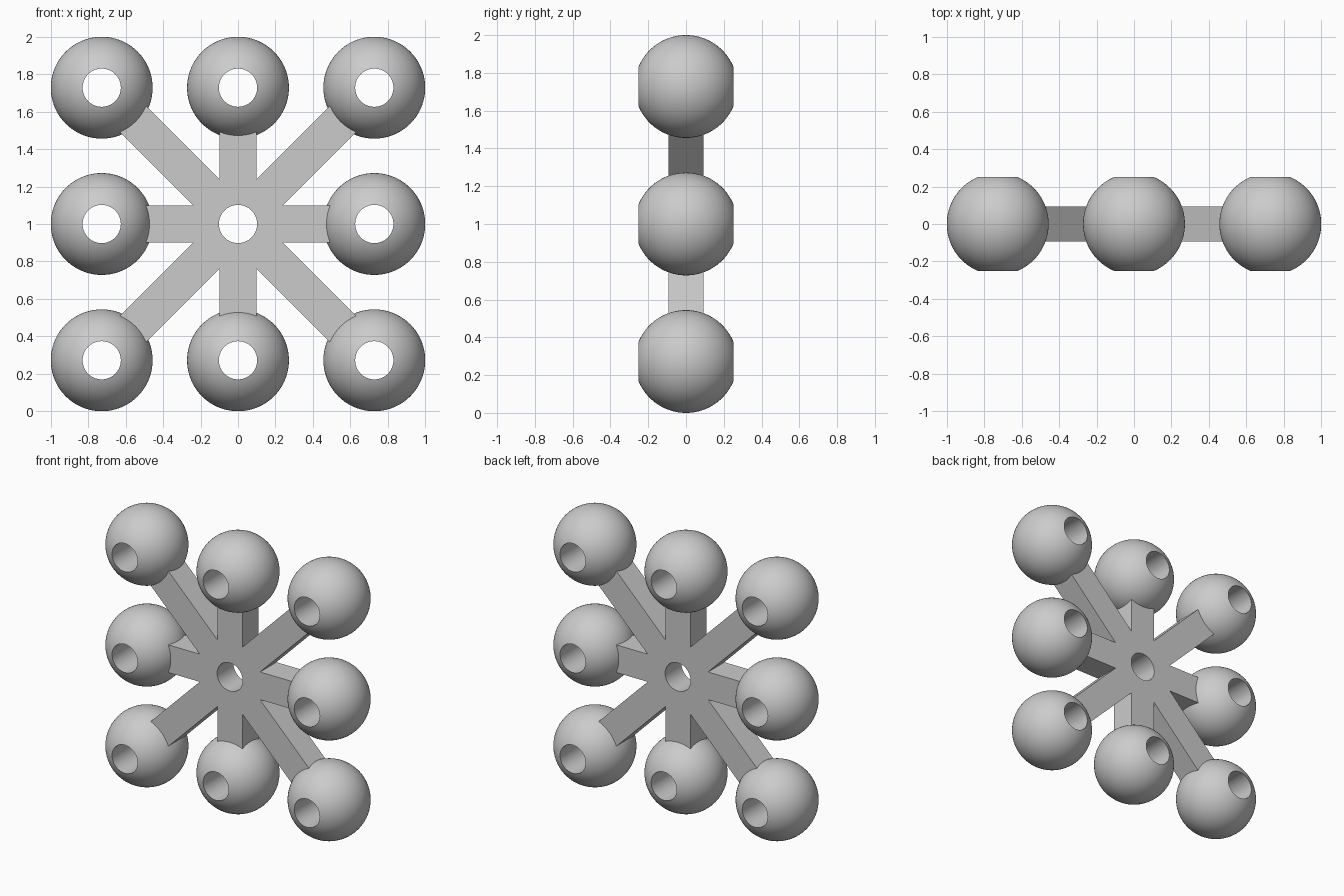
import bpy, bmesh
from math import asin, cos, sin, pi, radians
from mathutils import Matrix, Vector

if "Cube" in bpy.data.objects:
    bpy.data.objects.remove(bpy.data.objects["Cube"])

PITCH = 0.728      # spacing between ball centres
BALL = 0.272       # ball radius
HOLE = 0.102       # bore radius
ARM = 0.1          # half width of an arm
DEPTH = 0.093      # half thickness of an arm
CENTRE = Vector((0, 0, 1))

grey = bpy.data.materials.new("light grey")
grey.use_nodes = True
grey.diffuse_color = (0.6, 0.6, 0.6, 1)
grey.node_tree.nodes["Principled BSDF"].inputs["Base Color"].default_value = (0.6, 0.6, 0.6, 1)


def make_object(name, bm, location):
    bmesh.ops.recalc_face_normals(bm, faces=bm.faces)
    mesh = bpy.data.meshes.new(name)
    bm.to_mesh(mesh)
    bm.free()
    mesh.materials.append(grey)
    obj = bpy.data.objects.new(name, mesh)
    obj.location = location
    bpy.context.collection.objects.link(obj)
    return obj


def activate(obj):
    bpy.ops.object.select_all(action='DESELECT')
    obj.select_set(True)
    bpy.context.view_layer.objects.active = obj


def smooth(obj):
    activate(obj)
    bpy.ops.object.shade_smooth_by_angle(angle=radians(30))


# Eight-armed flat star: two tip corners per arm, one notch between arms
star = bmesh.new()
outline = []
for i in range(8):
    angle = i * pi / 4
    reach = PITCH * (2 ** 0.5 if i % 2 else 1) - 0.178
    along = Vector((cos(angle), 0, sin(angle)))
    side = Vector((-sin(angle), 0, cos(angle)))
    notch = angle + pi / 8
    outline += [along * reach - side * ARM, along * reach + side * ARM,
                Vector((cos(notch), 0, sin(notch))) * ARM / sin(pi / 8)]
face = star.faces.new([star.verts.new(p - Vector((0, DEPTH, 0))) for p in outline])
extruded = bmesh.ops.extrude_face_region(star, geom=[face])
bmesh.ops.translate(star, vec=(0, 2 * DEPTH, 0),
                    verts=[v for v in extruded["geom"] if isinstance(v, bmesh.types.BMVert)])
if not face.is_valid or len(star.faces) < 26:
    star.faces.new([v for v in star.verts if v.co.y < 0])
arms = make_object("star_arms", star, CENTRE)

# Bore through the middle of the star
bore = bmesh.new()
bmesh.ops.create_cone(bore, cap_ends=True, segments=64, radius1=HOLE, radius2=HOLE,
                      depth=1, matrix=Matrix.Rotation(pi / 2, 4, 'X'))
cutter = make_object("bore_cutter", bore, CENTRE)
cutter.hide_render = True
cut = arms.modifiers.new("bore", 'BOOLEAN')
cut.operation = 'DIFFERENCE'
cut.solver = 'EXACT'
cut.object = cutter
activate(arms)
bpy.ops.object.modifier_apply(modifier=cut.name)
bpy.data.objects.remove(cutter)
smooth(arms)

# Bored ball: an arc closed by the bore wall, turned around the y axis
ball = bmesh.new()
start = asin(HOLE / BALL)
steps = 40
profile = []
for i in range(steps + 1):
    a = start + (pi - 2 * start) * i / steps
    profile.append(ball.verts.new((BALL * sin(a), -BALL * cos(a), 0)))
edges = [ball.edges.new((profile[i - 1], profile[i])) for i in range(steps + 1)]
bmesh.ops.spin(ball, geom=profile + edges, cent=(0, 0, 0), axis=(0, 1, 0),
               angle=2 * pi, steps=72, use_merge=True)
bmesh.ops.remove_doubles(ball, verts=ball.verts, dist=0.0001)
first = make_object("ball_template", ball, CENTRE)
smooth(first)

# Eight balls around the square, one per arm
columns = {-1: "right", 0: "middle", 1: "left"}
rows = {-1: "bottom", 0: "centre", 1: "top"}
for cx, column in columns.items():
    for cz, row in rows.items():
        if cx or cz:
            copy = bpy.data.objects.new(f"ball_{row}_{column}", first.data)
            copy.location = CENTRE + Vector((cx, 0, cz)) * PITCH
            bpy.context.collection.objects.link(copy)
bpy.data.objects.remove(first)
